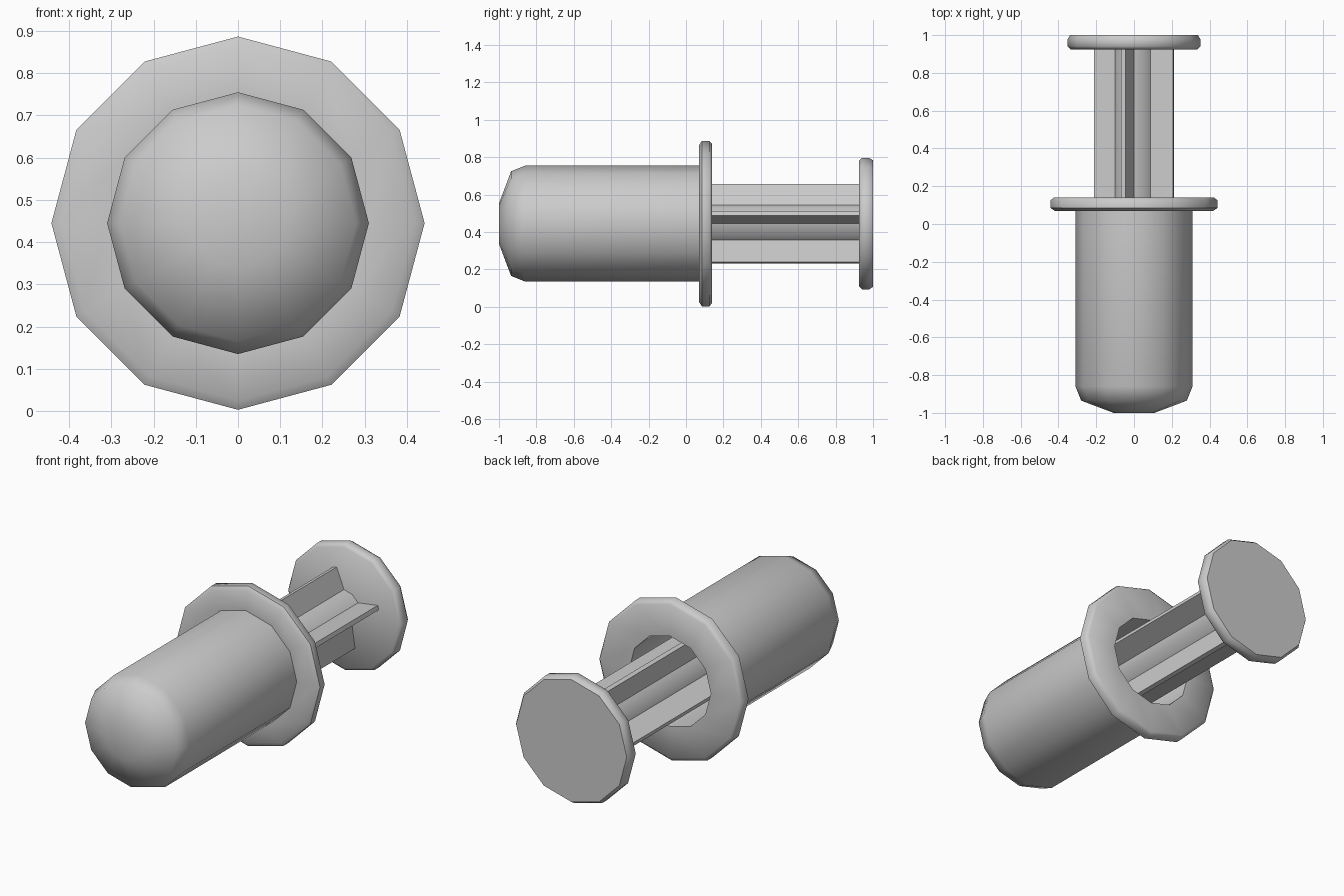
import bpy, bmesh
from math import sin, cos, pi, radians

if "Cube" in bpy.data.objects:
    bpy.data.objects.remove(bpy.data.objects["Cube"])

CZ = 0.445   # height of the main axis
SIDES = 12


def finish(name, bm, sharp=35):
    bmesh.ops.recalc_face_normals(bm, faces=bm.faces)
    me = bpy.data.meshes.new(name)
    bm.to_mesh(me)
    bm.free()
    ob = bpy.data.objects.new(name, me)
    bpy.context.collection.objects.link(ob)
    bpy.ops.object.select_all(action='DESELECT')
    ob.select_set(True)
    bpy.context.view_layer.objects.active = ob
    bpy.ops.object.shade_smooth_by_angle(angle=radians(sharp))
    return ob


def loft(name, sections, sharp=35):
    """Skin closed cross-sections, capping both ends."""
    bm = bmesh.new()
    rings = [[bm.verts.new(p) for p in s] for s in sections]
    for a, b in zip(rings, rings[1:]):
        n = len(a)
        for i in range(n):
            j = (i + 1) % n
            bm.faces.new((a[i], a[j], b[j], b[i]))
    bm.faces.new(rings[0])
    bm.faces.new(rings[-1])
    return finish(name, bm, sharp)


def ring(r, y):
    return [(r * cos(2 * pi * i / SIDES), y, CZ + r * sin(2 * pi * i / SIDES))
            for i in range(SIDES)]


def lathe(name, profile, sharp=35):
    return loft(name, [ring(r, y) for r, y in profile], sharp)


# Barrel: blunt nose, tube, wide flange and hollow bore in one shell
lathe("barrel", [
    (0.108, -1.0), (0.28, -0.935), (0.31, -0.86), (0.31, -0.03), (0.31, 0.07),
    (0.42, 0.07), (0.442, 0.085), (0.442, 0.125), (0.425, 0.14),
    (0.25, 0.14), (0.25, -0.8)], 50)

# Plunger rod: twelve-sided core with every third face drawn out into a fin
CORE, FIN, HALF = 0.10, 0.217, 0.012
section = []
for k in range(4):
    a = k * pi / 2
    mid = a + radians(15)
    section.append((CORE * cos(a), CORE * sin(a)))
    for s in (-1, 1):
        section.append((FIN * cos(mid) - s * HALF * sin(mid),
                        FIN * sin(mid) + s * HALF * cos(mid)))
    for d in (30, 60):
        section.append((CORE * cos(a + radians(d)), CORE * sin(a + radians(d))))
loft("plunger_rod", [[(x, y, CZ + z) for x, z in section] for y in (-0.4, 0.93)])

# Thumb plate at the back end
lathe("thumb_plate", [(0.335, 0.925), (0.351, 0.94), (0.351, 0.98), (0.338, 1.0)], 50)
